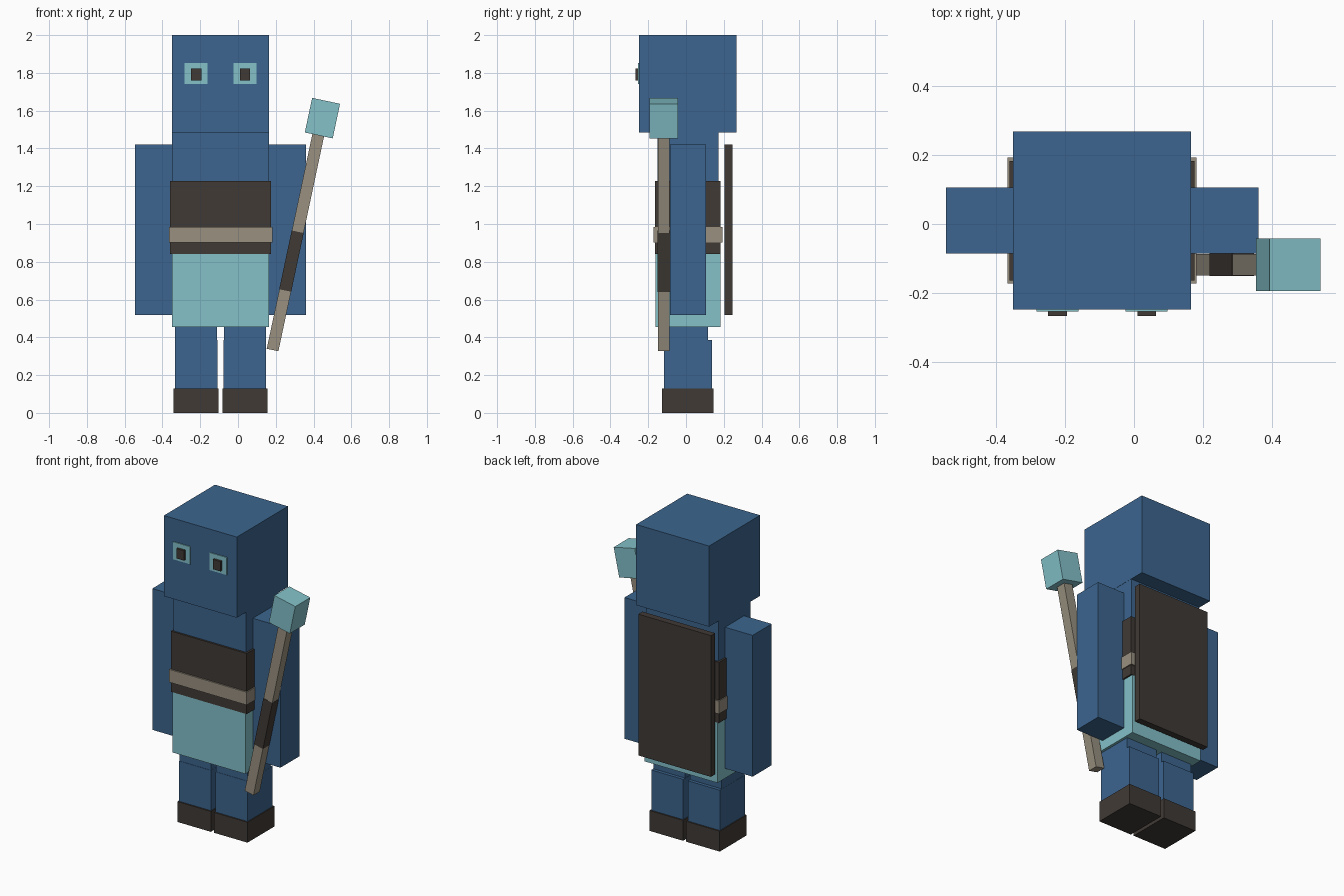
import bpy
import math
from mathutils import Vector, Matrix

if "Cube" in bpy.data.objects:
    bpy.data.objects.remove(bpy.data.objects["Cube"])

CX, CY = -0.0925, 0.01  # body axis


def material(name, rgb):
    m = bpy.data.materials.new(name)
    m.diffuse_color = (*rgb, 1.0)
    m.use_nodes = True
    m.node_tree.nodes["Principled BSDF"].inputs["Base Color"].default_value = m.diffuse_color
    return m


BLUE = material("blue", (0.045, 0.130, 0.271))
TEAL = material("pale_teal", (0.227, 0.533, 0.584))
DARK = material("dark_brown", (0.051, 0.042, 0.036))
TAN = material("tan", (0.314, 0.279, 0.216))


def box(name, mat, x, y, z, matrix=None):
    """Box from (min, max) ranges, optionally placed by a matrix."""
    bpy.ops.mesh.primitive_cube_add(size=1)
    ob = bpy.context.object
    ob.name = name
    lo, hi = Vector((x[0], y[0], z[0])), Vector((x[1], y[1], z[1]))
    t = Matrix.Translation((lo + hi) / 2) @ Matrix.Diagonal((*(hi - lo), 1))
    ob.data.transform(matrix @ t if matrix else t)
    ob.data.materials.append(mat)
    return ob


def span(centre, half):
    return (centre - half, centre + half)


def body_box(name, mat, half_x, half_y, z):
    return box(name, mat, span(CX, half_x), span(CY, half_y), z)


# Head, torso and clothing
body_box("head", BLUE, 0.2575, 0.2575, (1.485, 2.0))
body_box("torso", BLUE, 0.2565, 0.161, (0.50, 1.485))
body_box("skirt", TEAL, 0.2575, 0.172, (0.455, 0.84))
body_box("chest_band", DARK, 0.268, 0.173, (0.84, 1.227))
body_box("belt", TAN, 0.274, 0.182, (0.903, 0.985))

# Flat cape behind the back
box("cape", DARK, span(CX, 0.2565), (0.205, 0.247), (0.518, 1.42))

for side, s in (("left", -1), ("right", 1)):
    # Arms
    box(side + "_arm", BLUE, span(CX + s * 0.355, 0.0975), span(CY, 0.096), (0.518, 1.42))
    # Legs and boots
    lx = CX + s * 0.1295
    box(side + "_thigh", BLUE, span(lx, 0.1115), (-0.115, 0.116), (0.385, 0.47))
    box(side + "_shin", BLUE, span(lx, 0.1125), span(CY, 0.127), (0.10, 0.387))
    box(side + "_boot", DARK, span(lx, 0.1185), span(CY, 0.136), (0.0, 0.13))
    # Eyes
    ex = CX + s * 0.129
    box(side + "_eye", TEAL, span(ex, 0.061), (-0.253, -0.245), (1.741, 1.853))
    box(side + "_pupil", DARK, span(ex, 0.027), (-0.267, -0.25), (1.761, 1.824))

# Tilted staff, built upright from its foot and then leaned outward
lean = Matrix.Translation((0.183, -0.118, 0.333)) @ Matrix.Rotation(math.radians(12), 4, 'Y')
thin = span(0, 0.0315)
grip = span(0, 0.0325)
box("staff_shaft", TAN, thin, thin, (0.0, 1.17), lean)
box("staff_grip", DARK, grip, grip, (0.322, 0.64), lean)
box("staff_head", TEAL, span(0.003, 0.0755), span(0, 0.0755), (1.162, 1.349), lean)
